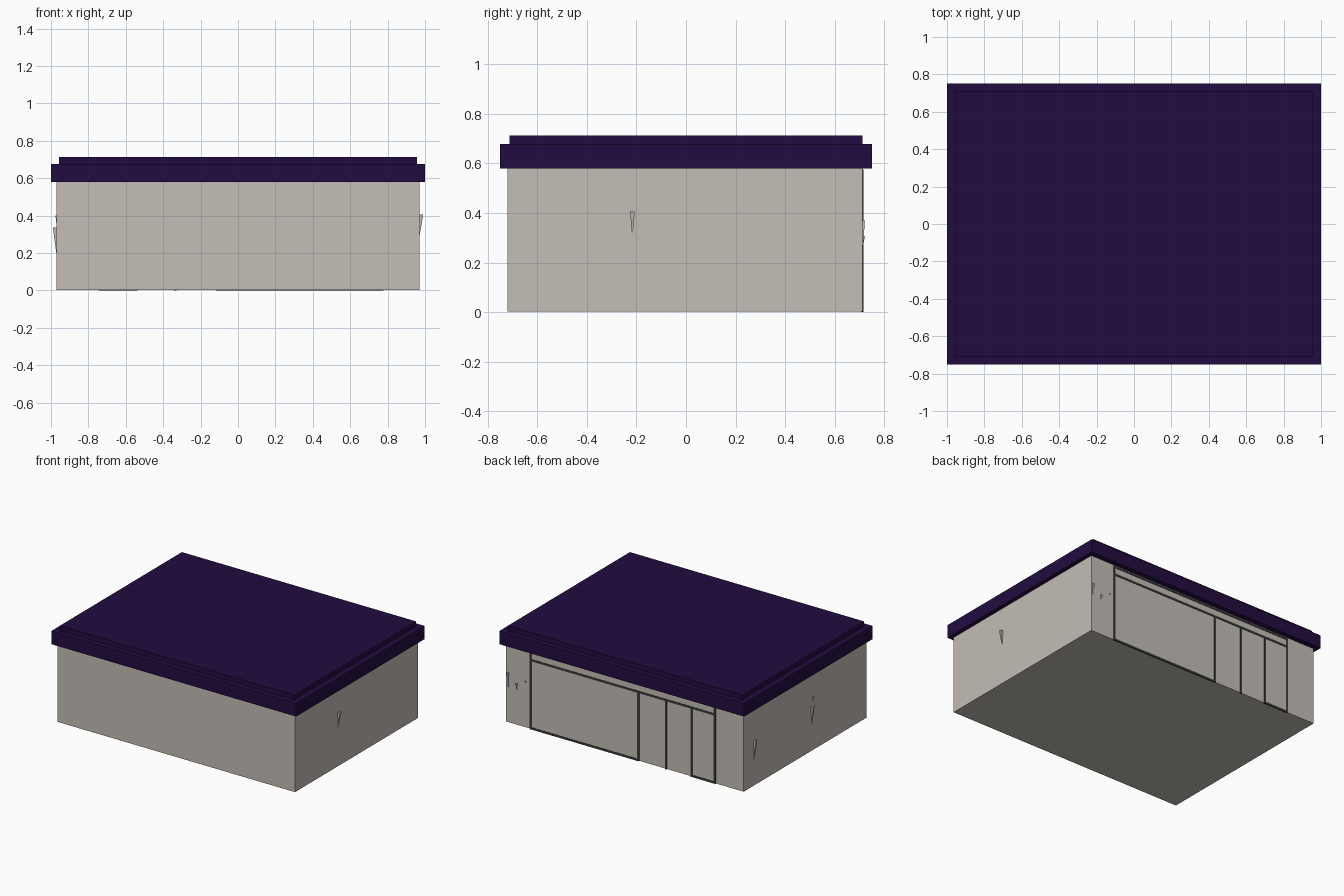
import bpy, bmesh
from mathutils import Vector

if "Cube" in bpy.data.objects:
    bpy.data.objects.remove(bpy.data.objects["Cube"])


def material(name, rgb):
    m = bpy.data.materials.new(name)
    m.diffuse_color = (*rgb, 1)
    m.use_nodes = True
    m.node_tree.nodes["Principled BSDF"].inputs["Base Color"].default_value = m.diffuse_color
    return m


WALL = material("warm_grey_wall", (0.55, 0.51, 0.47))
ROOF = material("deep_purple_roof", (0.0155, 0.0038, 0.052))
FRAME = material("dark_grey_frame", (0.05, 0.052, 0.052))


def finish(name, bm, mat):
    bmesh.ops.recalc_face_normals(bm, faces=bm.faces)
    mesh = bpy.data.meshes.new(name)
    bm.to_mesh(mesh)
    bm.free()
    mesh.materials.append(mat)
    ob = bpy.data.objects.new(name, mesh)
    bpy.context.collection.objects.link(ob)
    return ob


def box(name, lo, hi, mat):
    bm = bmesh.new()
    bmesh.ops.create_cube(bm, size=1)
    lo, hi = Vector(lo), Vector(hi)
    for v in bm.verts:
        v.co = (lo + hi) / 2 + v.co * (hi - lo)
    return finish(name, bm, mat)


def wedge(name, base, out, along, width, depth, height, mat):
    """Tapered wall fin: flat top standing out from the wall, tip at the bottom."""
    base, out, along = Vector(base), Vector(out), Vector(along)
    up, half = Vector((0, 0, height)), along * width / 2
    inner = base - out * 0.003
    pts = [base, inner + up - half, inner + up + half,
           base + up + out * depth + half, base + up + out * depth - half]
    bm = bmesh.new()
    tip, a, b, c, d = [bm.verts.new(p) for p in pts]
    for f in ((a, b, c, d), (tip, a, b), (tip, b, c), (tip, c, d), (tip, d, a)):
        bm.faces.new(f)
    return finish(name, bm, mat)


# Building body
box("walls", (-0.97, -0.72, 0.003), (0.97, 0.712, 0.60), WALL)

# Overhanging roof slab and raised cap
box("roof_slab", (-1, -0.75, 0.58), (1, 0.75, 0.677), ROOF)
box("roof_cap", (-0.957, -0.712, 0.66), (0.957, 0.712, 0.713), ROOF)

# Shopfront frame on the back wall
Y0, Y1, T = 0.705, 0.716, 0.007
for i, (x, top) in enumerate([(0.77, 0.575), (-0.11, 0.515), (-0.335, 0.515),
                              (-0.545, 0.515), (-0.735, 0.575)]):
    box(f"frame_post_{i}", (x - T, Y0, 0), (x + T, Y1, top), FRAME)
for i, (xa, xb, z) in enumerate([(-0.742, 0.777, 0.568), (-0.742, 0.777, 0.51),
                                 (-0.11, 0.777, T), (-0.742, -0.545, T)]):
    box(f"frame_rail_{i}", (xa, Y0, z - T), (xb, Y1, z + T), FRAME)

# Small fins on the side walls: side, y, bottom z, height, width, depth
for i, (s, y, z, h, w, d) in enumerate([(1, -0.216, 0.29, 0.115, 0.018, 0.02),
                                        (-1, 0.59, 0.19, 0.148, 0.018, 0.02),
                                        (-1, -0.08, 0.19, 0.148, 0.018, 0.02),
                                        (-1, -0.10, 0.35, 0.05, 0.006, 0.006)]):
    wedge(f"side_fin_{i}", (s * 0.97, y, z), (s, 0, 0), (0, 1, 0), w, d, h, WALL)

# Tiny fins on the back wall: x, bottom z, height, width
for i, (x, z, h, w) in enumerate([(0.955, 0.235, 0.135, 0.014),
                                  (0.885, 0.255, 0.052, 0.014),
                                  (0.81, 0.33, 0.015, 0.006)]):
    wedge(f"back_fin_{i}", (x, 0.712, z), (0, 1, 0), (1, 0, 0), w, 0.009, h, WALL)
